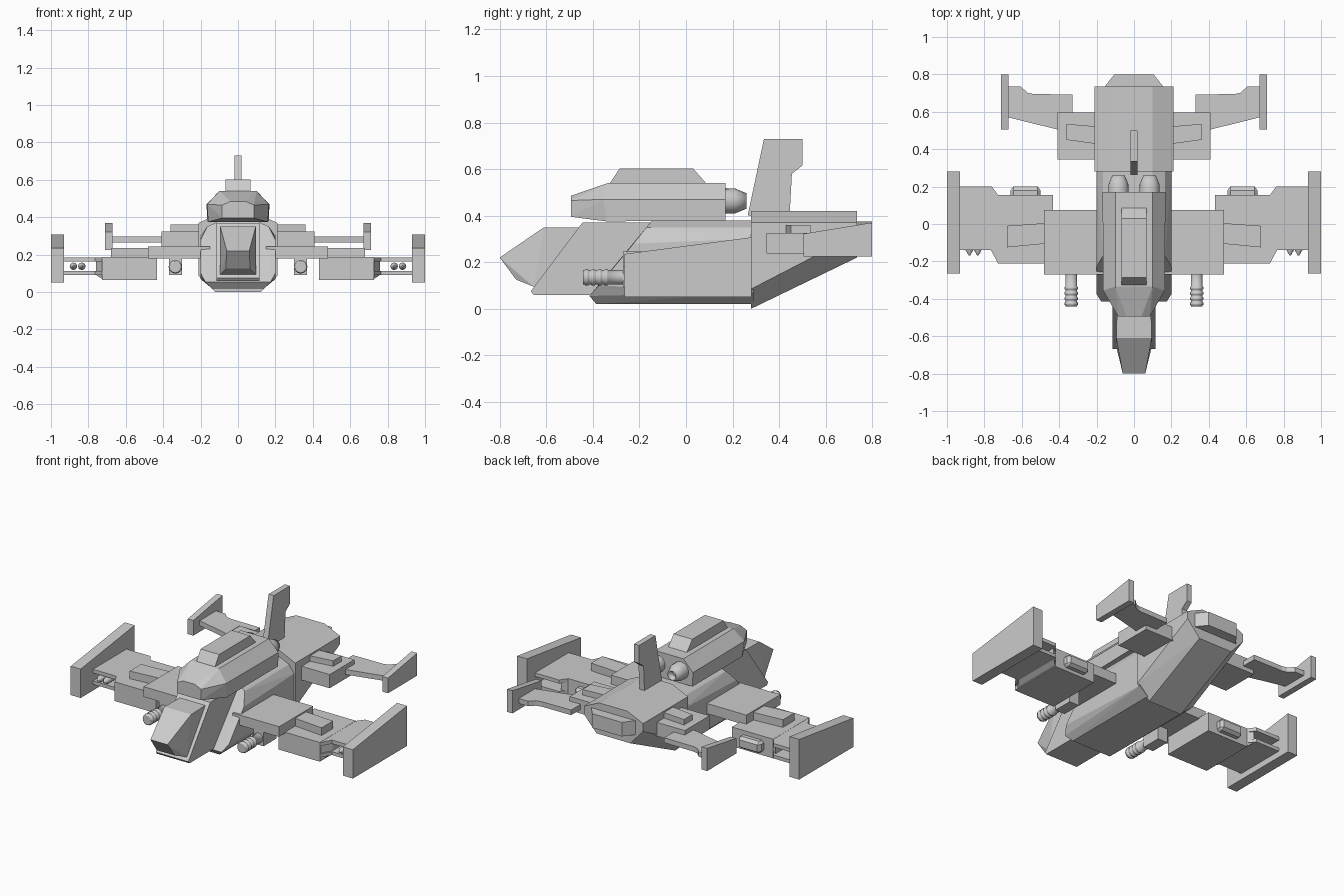
import bpy, bmesh, math

if "Cube" in bpy.data.objects:
    bpy.data.objects.remove(bpy.data.objects["Cube"])


def finish(name, bm, mirror=False):
    bmesh.ops.recalc_face_normals(bm, faces=bm.faces)
    me = bpy.data.meshes.new(name)
    bm.to_mesh(me)
    bm.free()
    ob = bpy.data.objects.new(name, me)
    bpy.context.collection.objects.link(ob)
    if mirror:
        ob.modifiers.new("Mirror", 'MIRROR').use_mirror_merge = False
    return ob


def hull(name, pts, centred=False, mirror=False):
    """Convex faceted block; centred adds the opposite x side to the points."""
    bm = bmesh.new()
    for x, y, z in pts:
        bm.verts.new((x, y, z))
        if centred:
            bm.verts.new((-x, y, z))
    res = bmesh.ops.convex_hull(bm, input=bm.verts[:])
    junk = {g for g in res["geom_interior"] + res["geom_unused"]
            if isinstance(g, bmesh.types.BMVert)}
    bmesh.ops.delete(bm, geom=list(junk), context='VERTS')
    bmesh.ops.dissolve_limit(bm, angle_limit=math.radians(2),
                             verts=bm.verts[:], edges=bm.edges[:])
    return finish(name, bm, mirror)


def prism(name, poly, axis, lo, hi, mirror=False):
    """Extrude a 2D outline: axis x takes (y, z) points, axis z takes (x, y)."""
    bm = bmesh.new()
    place = (lambda p, t: (t, *p)) if axis == 'x' else (lambda p, t: (*p, t))
    f = bm.faces.new([bm.verts.new(place(p, lo)) for p in poly])
    new = bmesh.ops.extrude_face_region(bm, geom=[f])["geom"]
    step = place((0, 0), hi - lo)
    bmesh.ops.translate(bm, vec=step,
                        verts=[v for v in new if isinstance(v, bmesh.types.BMVert)])
    return finish(name, bm, mirror)


def box(name, x, y, z, mirror=True):
    return prism(name, [(x[0], y[0]), (x[1], y[0]), (x[1], y[1]), (x[0], y[1])],
                 'z', *z, mirror)


def lathe(name, x, z, profile, n=16):
    """Round part along y from (y, radius) pairs, mirrored."""
    bm = bmesh.new()
    rings = [[bm.verts.new((x + r * math.cos(a), y, z + r * math.sin(a)))
              for a in (2 * math.pi * i / n for i in range(n))] for y, r in profile]
    for a, b in zip(rings, rings[1:]):
        for i in range(n):
            j = (i + 1) % n
            bm.faces.new((a[i], a[j], b[j], b[i]))
    bm.faces.new(rings[0])
    bm.faces.new(rings[-1])
    for f in bm.faces:
        f.smooth = len(f.verts) == 4
    for e in bm.edges:
        if len(e.link_faces) == 2 and e.calc_face_angle(0) > math.radians(30):
            e.smooth = False
    return finish(name, bm, True)


# Fuselage: cockpit nose, neck slab, middle body, tapering rear body
hull("cockpit", [(.06, -.80, .22), (.095, -.61, .35), (.09, -.44, .35),
                 (.065, -.73, .125), (.095, -.655, .095), (.095, -.45, .095)], True)
prism("neck", [(-.445, .37), (-.667, .075), (-.655, .06), (-.2, .06), (-.1, .37)],
      'x', -.115, .115)
hull("middle_body", [(.1, -.145, .38), (.165, -.17, .35), (.2, -.225, .28),
                     (.2, -.375, .1), (.175, -.415, .055), (.14, -.385, .02),
                     (.1, .29, .38), (.165, .29, .35), (.2, .29, .3),
                     (.2, .29, .07), (.14, .29, .02)], True)
hull("rear_body", [(.1, .28, .42), (.21, .28, .37), (.21, .28, .085), (.12, .28, 0),
                   (.1, .735, .42), (.21, .735, .37), (.21, .735, .32),
                   (.12, .735, .22)], True)
hull("rear_exhaust", [(x, y, z) for x, y in ((.16, .73), (.105, .8))
                      for z in (.285, .375)], True)

# Engine housing on the back, with a raised cover and twin exhausts
hull("engine_housing", [(.04, -.495, .485), (.085, -.495, .465), (.085, -.495, .395),
                        (.1, -.335, .54), (.165, -.355, .47), (.16, -.34, .375),
                        (.1, .17, .54), (.168, .17, .47), (.165, .17, .38)], True)
prism("engine_cover", [(-.33, .535), (-.285, .603), (.03, .603), (.09, .535)],
      'x', -.066, .066)
lathe("engine_exhaust", .083, .463, [(.15, .055), (.21, .054), (.26, .033),
                                     (.26, .026), (.22, .024)])

# Tail fin
prism("tail_fin", [(.265, .4), (.335, .73), (.5, .73), (.5, .615), (.455, .58),
                   (.445, .4)], 'x', -.018, .018)

# Main wings: inner slab, top panel, pod, paired outer plates and tip fin
box("inner_wing", (.15, .48), (-.27, .075), (.18, .245))
prism("wing_panel", [(.47, .005), (.68, -.01), (.68, -.125), (.47, -.105)],
      'z', .18, .236, True)
box("wing_pod", (.433, .727), (-.21, .155), (.064, .187))
outline = [(.7, .15), (.727, .155), (.76, .2), (.94, .2), (.94, -.14), (.765, -.14),
           (.727, -.21), (.7, -.2)]
prism("outer_plate_upper", outline, 'z', .163, .186, True)
prism("outer_plate_lower", outline, 'z', .09, .112, True)
hull("pod_taper", [(.72, -.2, .066), (.72, -.2, .186), (.72, .15, .066), (.72, .15, .186),
                   (.76, -.13, .092), (.76, -.13, .165), (.76, .18, .092),
                   (.76, .18, .165)], mirror=True)
hull("pod_exhaust", [(x, y, z) for y, g in ((.15, 0), (.18, 0), (.2, .015))
                     for x, z in ((.5 + g, .1), (.515 + g, .085 + g), (.645 - g, .085 + g),
                                  (.66 - g, .1), (.66 - g, .145), (.645 - g, .16 - g),
                                  (.515 + g, .16 - g), (.5 + g, .145))], mirror=True)
prism("wing_tip_fin", [(-.265, .05), (.282, .05), (.282, .307), (-.265, .235)],
      'x', .93, 1, True)

# Weapons: ribbed cannons under the wings and twin guns between the plates
box("cannon_mount", (.3, .37), (-.27, -.14), (.09, .2))
barrel = [(-.442, .026), (-.442, .031)]
for i in range(4):
    y = -.435 + i * .028
    barrel += [(y, .031), (y + .003, .036), (y + .014, .036), (y + .017, .031)]
lathe("cannon", .335, .135, barrel + [(-.26, .031)])
for i, gx in enumerate((.835, .88)):
    lathe(f"gun_{i + 1}", gx, .138, [(-.168, .004), (-.14, .02), (.1, .02)], 12)

# Rear wings: inner block, top panel, outer blade and tip fin
box("rear_wing_block", (.18, .408), (.345, .595), (.237, .325))
prism("rear_wing_panel", [(.18, .52), (.36, .535), (.36, .45), (.18, .425)],
      'z', .3, .36, True)
prism("rear_wing_blade", [(.33, .56), (.33, .692), (.54, .695), (.57, .702), (.605, .735),
                          (.68, .735), (.68, .572), (.4, .503)], 'z', .264, .296, True)
prism("rear_tip_fin", [(.505, .225), (.8, .225), (.8, .37), (.505, .322)],
      'x', .67, .71, True)
